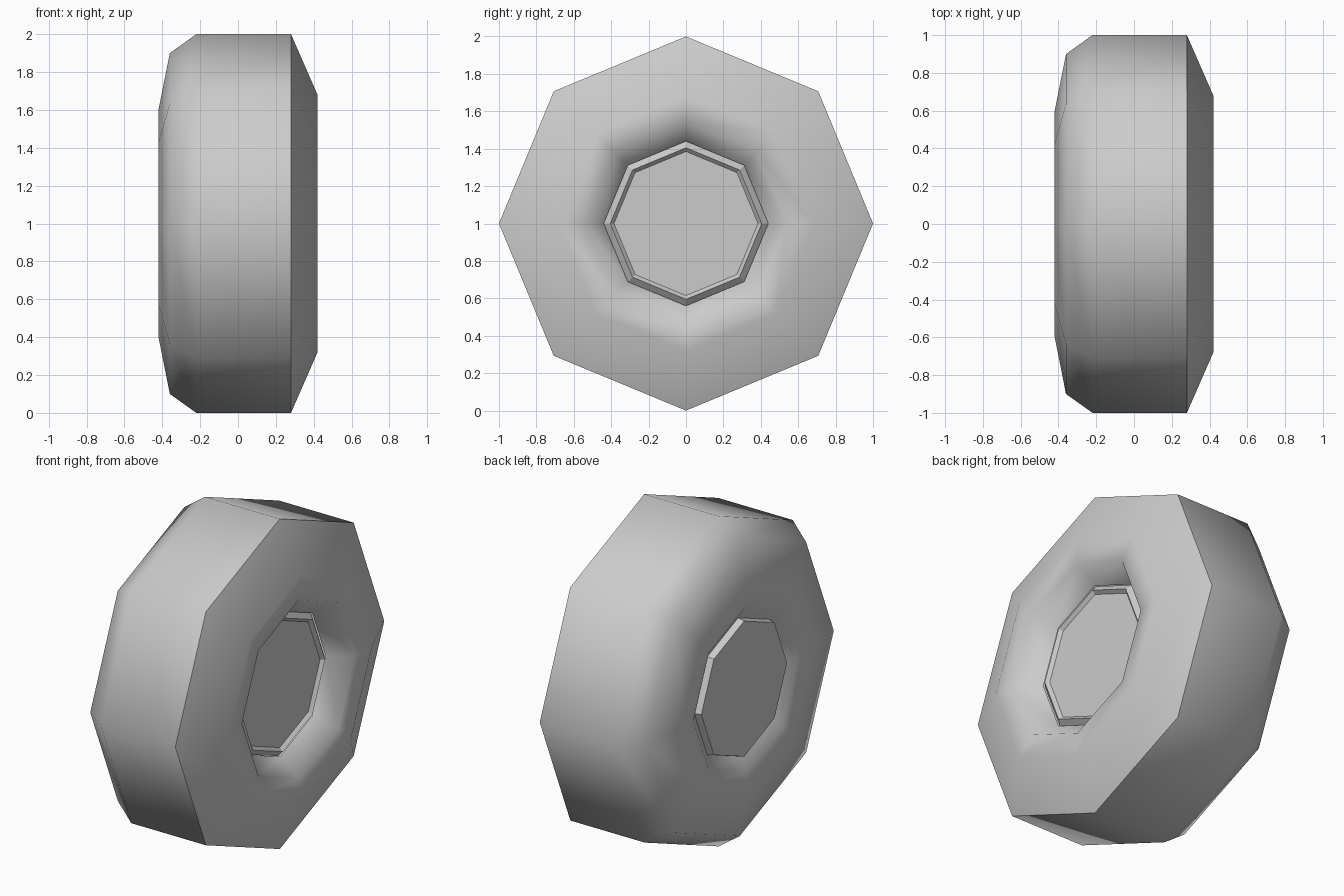
import bpy, bmesh, math

if "Cube" in bpy.data.objects:
    bpy.data.objects.remove(bpy.data.objects["Cube"])

SIDES = 8      # low-poly wheel
AXLE_Z = 1.0   # wheel axis runs along x at this height


def lathe(name, profile, cap=False, angle=50):
    """Spin (x, radius) points round the axle; optionally cap the last ring."""
    bm = bmesh.new()
    rings = []
    for x, r in profile:
        rings.append([bm.verts.new((x, r * math.cos(i * math.tau / SIDES),
                                    AXLE_Z + r * math.sin(i * math.tau / SIDES)))
                      for i in range(SIDES)])
    for a, b in zip(rings, rings[1:]):
        for i in range(SIDES):
            j = (i + 1) % SIDES
            bm.faces.new((a[i], a[j], b[j], b[i]))
    if cap:
        bm.faces.new(rings[-1])
        # profiles run outward along x, so flip if the cap faces inward
        bm.normal_update()
    bmesh.ops.recalc_face_normals(bm, faces=bm.faces[:])
    # the outermost face in radius must point away from the axle
    bm.normal_update()
    f = max(bm.faces, key=lambda f: abs(f.normal.y) + abs(f.normal.z))
    c = f.calc_center_median()
    if f.normal.y * c.y + f.normal.z * (c.z - AXLE_Z) < 0 and name != "hub_rim_inner":
        bmesh.ops.reverse_faces(bm, faces=bm.faces[:])
    mesh = bpy.data.meshes.new(name)
    bm.to_mesh(mesh)
    bm.free()
    obj = bpy.data.objects.new(name, mesh)
    bpy.context.collection.objects.link(obj)
    bpy.ops.object.select_all(action='DESELECT')
    obj.select_set(True)
    bpy.context.view_layer.objects.active = obj
    bpy.ops.object.shade_smooth_by_angle(angle=math.radians(angle))
    return obj


# Tyre: rounded left shoulder, flat tread, bevelled right side, recessed centre
lathe("tyre", [(-0.35, 0.42), (-0.40, 0.50), (-0.42, 0.60), (-0.36, 0.90),
               (-0.22, 1.00), (0.28, 1.00), (0.42, 0.68), (0.405, 0.54),
               (0.28, 0.44)])

# Hub on the recessed side: raised lip round a flat disc
lathe("outer_hub", [(0.27, 0.44), (0.30, 0.405), (0.28, 0.385)], cap=True, angle=30)

# Low boss on the other side
lathe("inner_hub", [(-0.35, 0.42), (-0.39, 0.41)], cap=True, angle=30)
